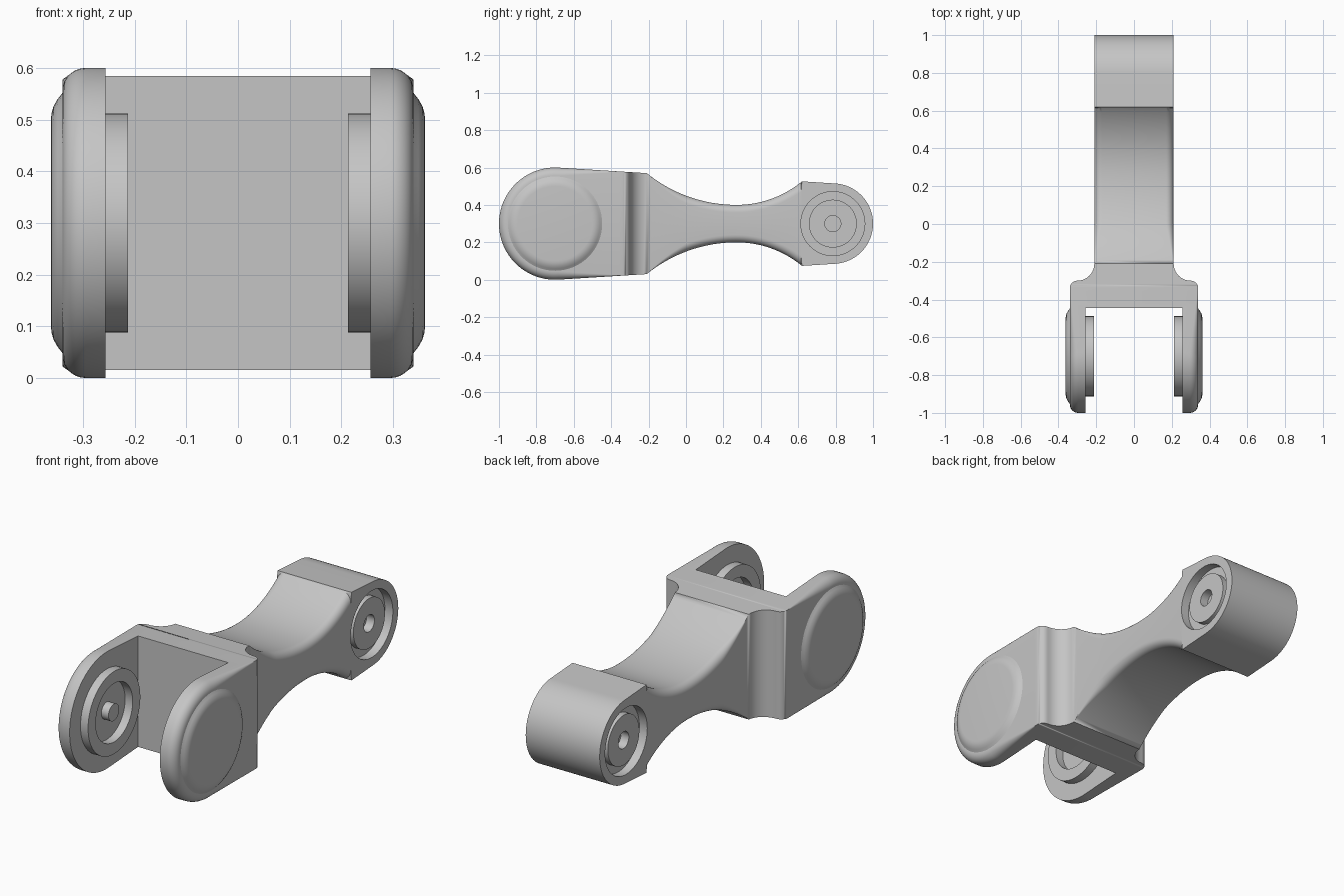
import bpy, bmesh
from math import sin, cos, pi, sqrt

if "Cube" in bpy.data.objects:
    bpy.data.objects.remove(bpy.data.objects["Cube"], do_unlink=True)

grey = bpy.data.materials.new("grey")
grey.use_nodes = True
colour = (0.56, 0.56, 0.56, 1)
grey.diffuse_color = colour
grey.node_tree.nodes["Principled BSDF"].inputs["Base Color"].default_value = colour

MID = 0.3                 # height of the symmetry plane
FORK_Y, HUB_Y = -0.7, 0.785


def activate(ob):
    bpy.ops.object.select_all(action="DESELECT")
    ob.select_set(True)
    bpy.context.view_layer.objects.active = ob


def loft(name, sections, closed=False):
    """Skin a list of equal-length vertex loops."""
    bm = bmesh.new()
    rings = [[bm.verts.new(p) for p in s] for s in sections]
    count = len(rings[0])
    pairs = list(zip(rings, rings[1:]))
    if closed:
        pairs.append((rings[-1], rings[0]))
    for a, b in pairs:
        for j in range(count):
            k = (j + 1) % count
            bm.faces.new((a[j], a[k], b[k], b[j]))
    bmesh.ops.remove_doubles(bm, verts=bm.verts, dist=1e-5)
    bmesh.ops.recalc_face_normals(bm, faces=bm.faces)
    if bm.calc_volume(signed=True) < 0:
        bmesh.ops.reverse_faces(bm, faces=bm.faces)
    mesh = bpy.data.meshes.new(name)
    bm.to_mesh(mesh)
    bm.free()
    mesh.materials.append(grey)
    ob = bpy.data.objects.new(name, mesh)
    bpy.context.collection.objects.link(ob)
    return ob


def lathe(name, profile, side, y, segments=64):
    """Turn a closed (x, radius) profile about a sideways axis."""
    turns = [2 * pi * i / segments for i in range(segments)]
    return loft(name, [[(side * x, y + r * cos(t), MID + r * sin(t))
                        for x, r in profile] for t in turns], closed=True)


def cut(target, cutter):
    mod = target.modifiers.new("cut", "BOOLEAN")
    mod.operation = "DIFFERENCE"
    mod.solver = "EXACT"
    mod.object = cutter
    activate(target)
    bpy.ops.object.modifier_apply(modifier=mod.name)
    bpy.data.objects.remove(cutter, do_unlink=True)


def smooth(ob):
    activate(ob)
    bpy.ops.object.shade_smooth_by_angle(angle=0.5)


# Stations along the arm: (y, height above middle, inset y, inset z, half width, fillet)
stations = []
TILT = 0.0625


def arc(centre, radius, start, end, steps, width, fillet):
    for i in range(steps + 1):
        a = start + (end - start) * i / steps
        stations.append((centre + radius * cos(a), radius * sin(a),
                         cos(a), sin(a), width, fillet))


def shoulder(y, width):
    fillet = 0.045 * min(1, max(0, (-0.33 - y) / 0.35))
    stations.append((y, 0.27 - TILT * (y + 0.21), TILT, 1, width, fillet))


# Fork nose and straight cheeks
arc(FORK_Y, 0.3, pi, pi / 2 - TILT, 28, 0.34, 0.045)
for i in range(1, 6):
    shoulder(-0.68 + 0.065 * i, 0.34)
# Rounded shoulder corner, then hollow flare into the neck
for i in range(9):
    a = pi / 2 * i / 8
    shoulder(-0.34 + 0.04 * sin(a), 0.30 + 0.04 * cos(a))
for i in range(1, 11):
    a = pi / 2 * i / 10
    shoulder(-0.21 - 0.09 * cos(a), 0.30 - 0.09 * sin(a))
# Waisted neck with softened edges
for i in range(1, 41):
    y = -0.21 + 0.825 * i / 40
    d = y - 0.27
    k = 0.763 if d < 0 else 0.55
    root = sqrt(k * k - d * d)
    fillet = 0.04 * min(1, max(0, (y + 0.2) / 0.2))
    stations.append((y, 0.1 + k - root, 0, k / root, 0.21, fillet))
# Hub end with sharp rims
stations.append((0.62, 0.226, 0, 1, 0.21, 0))
arc(HUB_Y, 0.215, pi / 2 - 0.05, 0, 24, 0.21, 0)

sections = []
LAYERS = 7
for y, h, ny, nz, w, r in stations:
    upper = []
    for j in range(LAYERS + 1):
        a = pi / 2 * j / LAYERS
        inset = r * (1 - sin(a))
        upper.append((w - r + r * cos(a), y - ny * inset, max(0, h - nz * inset)))
    upper += [(-x, py, pz) for x, py, pz in reversed(upper)]
    loop = [(x, py, MID + pz) for x, py, pz in upper]
    loop += [(x, py, MID - pz) for x, py, pz in reversed(upper)]
    sections.append(loop)
body = loft("link_body", sections)

# Slot between the fork cheeks
bpy.ops.mesh.primitive_cube_add(size=1, location=(0, -0.945, MID))
slot = bpy.context.object
slot.scale = (0.512, 1, 1)
bpy.context.view_layer.update()
cut(body, slot)

# Hub recess: groove around a nearly flush disc with a centre hole
recess = [(0.25, 0), (0.25, 0.171), (0.165, 0.171), (0.165, 0.128),
          (0.195, 0.128), (0.195, 0.043), (0.15, 0.043), (0.15, 0)]
# Raised cap outside each cheek
cap = [(0.32, 0), (0.32, 0.262), (0.335, 0.262), (0.341, 0.25), (0.349, 0.24),
       (0.357, 0.226), (0.361, 0.212), (0.362, 0.2), (0.362, 0)]
# Bearing ring and pin inside each cheek
ring = [(0.26, 0.15), (0.26, 0.212), (0.213, 0.212), (0.213, 0.15)]
pin = [(0.26, 0), (0.26, 0.043), (0.215, 0.043), (0.215, 0)]

smooth_parts = [body]
for label, side in (("left", 1), ("right", -1)):
    cut(body, lathe("hub_cutter", recess, side, HUB_Y))
    for part, profile in (("cap", cap), ("bearing_ring", ring), ("pin", pin)):
        smooth_parts.append(lathe(f"{label}_{part}", profile, side, FORK_Y))
for ob in smooth_parts:
    smooth(ob)
